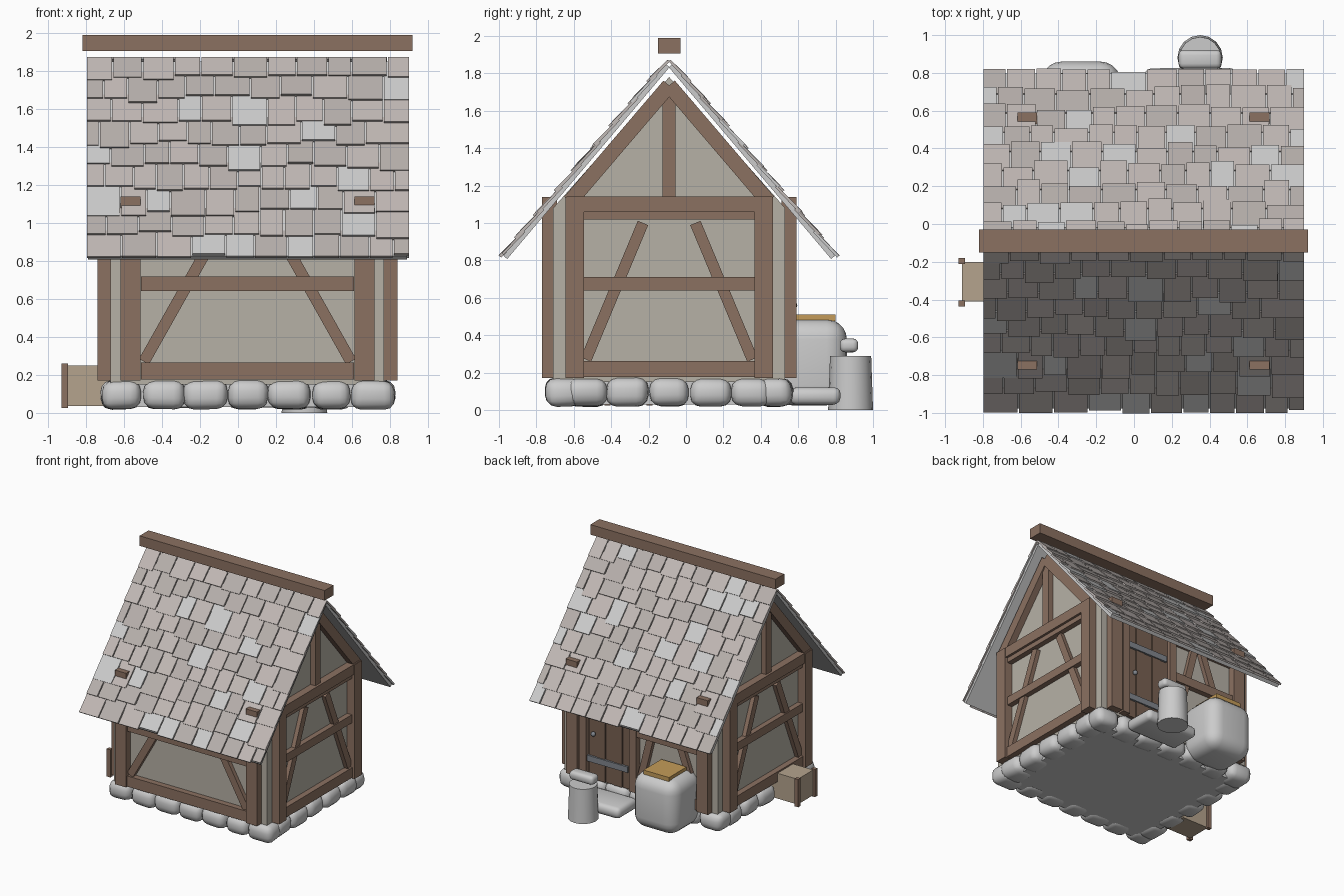
import bpy, bmesh, math, random
from mathutils import Matrix, Vector

if "Cube" in bpy.data.objects:
    bpy.data.objects.remove(bpy.data.objects["Cube"])

random.seed(4)
CX, CY = 0.05, -0.09            # centre of the house body


def mat(name, r, g, b):
    m = bpy.data.materials.new(name)
    m.diffuse_color = (r, g, b, 1)
    m.use_nodes = True
    m.node_tree.nodes["Principled BSDF"].inputs["Base Color"].default_value = m.diffuse_color
    return m


WOOD = mat("timber", 0.26, 0.165, 0.12)
DOOR = mat("door_wood", 0.19, 0.12, 0.085)
PLASTER = mat("plaster", 0.47, 0.44, 0.38)
CRATE = mat("crate_wood", 0.46, 0.37, 0.27)
YELLOW = mat("yellow_board", 0.55, 0.33, 0.10)
IRON = mat("iron", 0.22, 0.24, 0.27)
SHINGLES = [mat("shingle_warm", 0.53, 0.48, 0.46),
            mat("shingle_mid", 0.47, 0.43, 0.41),
            mat("shingle_cool", 0.52, 0.52, 0.51)]


def finish(name, bm, materials=(), smooth=False):
    bmesh.ops.recalc_face_normals(bm, faces=bm.faces[:])
    me = bpy.data.meshes.new(name)
    bm.to_mesh(me)
    bm.free()
    for m in materials:
        me.materials.append(m)
    ob = bpy.data.objects.new(name, me)
    bpy.context.collection.objects.link(ob)
    if smooth:
        bpy.ops.object.select_all(action='DESELECT')
        ob.select_set(True)
        bpy.context.view_layer.objects.active = ob
        bpy.ops.object.shade_smooth_by_angle(angle=math.radians(50))
    return ob


def box(name, lo, hi, material=None):
    lo, hi = Vector(lo), Vector(hi)
    bm = bmesh.new()
    bmesh.ops.create_cube(bm, size=1, matrix=Matrix.Translation((lo + hi) / 2)
                          @ Matrix.Diagonal((*(hi - lo), 1)))
    return finish(name, bm, [material] if material else [])


def stone(name, center, size, rot=0.0, jitter=0.0, round_=0.36, segs=3):
    """Rounded block with slightly uneven corners."""
    bm = bmesh.new()
    bmesh.ops.create_cube(bm, size=1)
    for v in bm.verts:
        v.co = Vector(c * s * (1 - random.uniform(0, jitter)) for c, s in zip(v.co, size))
    bmesh.ops.bevel(bm, geom=bm.edges[:], offset=min(size) * round_, segments=segs,
                    profile=0.5, affect='EDGES', clamp_overlap=True)
    bm.transform(Matrix.Translation(center) @ Matrix.Rotation(rot, 4, 'Z'))
    return finish(name, bm, smooth=True)


def timber(name, wall, a, b, width, depth):
    """Timber on a wall from a to b, given as (along wall, height)."""
    axis, plane, out = wall
    to3 = (lambda p: Vector((p[0], plane, p[1]))) if axis == 'x' else \
          (lambda p: Vector((plane, p[0], p[1])))
    n = Vector((0, out, 0)) if axis == 'x' else Vector((out, 0, 0))
    p, q = to3(a), to3(b)
    d = (q - p).normalized()
    side = n.cross(d)
    c = (p + q) / 2 + n * (depth - 0.02) / 2       # 2 cm sunk into the plaster
    m = Matrix((d * (q - p).length, side * width, n * (depth + 0.02))).transposed().to_4x4()
    m.translation = c
    bm = bmesh.new()
    bmesh.ops.create_cube(bm, size=1, matrix=m)
    finish(name, bm, [WOOD])


# plaster body with gables
bm = bmesh.new()
prof = [(-0.71, 0.15), (0.53, 0.15), (0.53, 1.08), (CY, 1.78), (-0.71, 1.08)]
f = bm.faces.new([bm.verts.new((-0.67, y, z)) for y, z in prof])
ext = bmesh.ops.extrude_face_region(bm, geom=[f])["geom"]
bmesh.ops.translate(bm, vec=(1.44, 0, 0), verts=[g for g in ext if isinstance(g, bmesh.types.BMVert)])
finish("plaster_walls", bm, [PLASTER])

# foundation slab and ring of stones
box("foundation_slab", (-0.64, -0.67, 0.03), (0.74, 0.49, 0.17))
for s in (-1, 1):
    for i in range(7):
        stone("foundation_stone", (CX - 0.66 + i * 0.22, CY + s * 0.565, 0.095),
              (random.uniform(0.215, 0.245), random.uniform(0.19, 0.21), 0.16),
              random.uniform(-0.06, 0.06), 0.12)
    for i in range(5):
        stone("foundation_stone", (CX + s * 0.68, CY - 0.44 + i * 0.22, 0.095),
              (random.uniform(0.19, 0.21), random.uniform(0.215, 0.245), 0.16),
              random.uniform(-0.06, 0.06), 0.12)

# timber frames: corner posts on all four walls
FRONT, BACK = ('x', -0.71, -1), ('x', 0.53, 1)
LEFT, RIGHT = ('y', -0.67, -1), ('y', 0.77, 1)
for w in (FRONT, BACK):
    for s in (-1, 1):
        timber("corner_post", w, (CX + s * 0.615, 0.17), (CX + s * 0.615, 1.14), 0.105, 0.06)
    timber("wall_plate", w, (-0.56, 1.02), (0.66, 1.02), 0.08, 0.045)

# front wall rails and braces
timber("bottom_rail", FRONT, (-0.51, 0.22), (0.61, 0.22), 0.09, 0.05)
timber("middle_rail", FRONT, (-0.51, 0.68), (0.61, 0.68), 0.075, 0.045)
for s in (-1, 1):
    timber("brace", FRONT, (CX + s * 0.545, 0.27), (CX + s * 0.14, 0.99), 0.06, 0.035)

# back wall panel beside the door
timber("bottom_rail", BACK, (-0.51, 0.22), (0.08, 0.22), 0.09, 0.05)
timber("middle_rail", BACK, (-0.51, 0.68), (0.08, 0.68), 0.075, 0.045)
timber("brace", BACK, (-0.48, 0.27), (-0.22, 0.99), 0.06, 0.035)
timber("brace", BACK, (0.04, 0.27), (-0.14, 0.99), 0.06, 0.035)
timber("door_post", BACK, (0.095, 0.17), (0.095, 1.0), 0.065, 0.055)
timber("door_post", BACK, (0.565, 0.17), (0.565, 1.0), 0.065, 0.055)

# side walls with gable trusses
for w in (LEFT, RIGHT):
    for s in (-1, 1):
        timber("corner_post", w, (CY + s * 0.505, 0.17), (CY + s * 0.505, 1.14), 0.1, 0.07)
        timber("brace", w, (CY + s * 0.445, 0.27), (CY + s * 0.14, 1.0), 0.06, 0.035)
        timber("gable_rafter", w, (CY + s * 0.53, 1.115), (CY, 1.735), 0.08, 0.055)
    timber("bottom_rail", w, (-0.56, 0.22), (0.38, 0.22), 0.085, 0.05)
    timber("middle_rail", w, (-0.56, 0.675), (0.38, 0.675), 0.07, 0.045)
    timber("top_rail", w, (-0.56, 1.04), (0.38, 1.04), 0.045, 0.045)
    timber("tie_beam", w, (-0.64, 1.1), (0.46, 1.1), 0.085, 0.065)
    timber("king_post", w, (CY, 1.14), (CY, 1.7), 0.07, 0.045)

# planked door with iron straps and a ring handle
for i in range(5):
    x = 0.13 + i * 0.08
    box("door_plank", (x, 0.51, 0.17), (x + 0.074, 0.555 + 0.006 * (i % 2), 0.98), DOOR)
for z in (0.34, 0.80):
    box("door_strap", (0.15, 0.55, z - 0.025), (0.53, 0.572, z + 0.025), IRON)
bm = bmesh.new()
bmesh.ops.create_uvsphere(bm, u_segments=10, v_segments=6, radius=0.02,
                          matrix=Matrix.Translation((0.47, 0.575, 0.56)))
finish("door_knob", bm, [IRON], True)

# roof: a slab on each slope carrying tilted shingle rows
RUN, RISE = 0.91, 1.075
LEN = math.hypot(RUN, RISE)
ROWS = 9
STEP = LEN / ROWS
for s in (-1, 1):
    down = Vector((0, s * RUN, -RISE)) / LEN
    nrm = Vector((0, s * RISE, RUN)) / LEN
    slope = Matrix((Vector((1, 0, 0)), down, nrm)).transposed().to_4x4()
    slope.translation = (0, CY, 1.90)
    slab = box("roof_slab", (-0.79, 0.05, -0.045), (0.89, LEN - 0.015, -0.018))
    slab.data.transform(slope)
    if s > 0:
        slab.data.flip_normals() if slope.determinant() < 0 else None
    elif slope.determinant() < 0:
        slab.data.flip_normals()
    bm = bmesh.new()
    for r in range(ROWS):
        x = -0.80
        first = True
        while x < 0.90:
            w = random.uniform(0.07, 0.11) if first and r % 2 else random.uniform(0.12, 0.19)
            first = False
            x1 = 0.90 if 0.90 - x - w < 0.06 else x + w
            t1 = min((r + 1) * STEP + random.choice((0, 0, 0.012, 0.03, -0.02)), LEN)
            t0 = max(r * STEP - 0.03, 0.025)
            h = random.uniform(-0.003, 0.003)
            cs = [(t0, -0.026), (t1, -0.016), (t1, h), (t0, -0.012)]
            rings = [[bm.verts.new(slope @ Vector((xx, t, n))) for t, n in cs]
                     for xx in (x + 0.004, x1 - 0.004 if x1 < 0.9 else x1)]
            a, b = rings
            quads = [a, b[::-1]] + [[a[i], b[i], b[(i + 1) % 4], a[(i + 1) % 4]] for i in range(4)]
            k = random.choice((0, 0, 0, 1, 1, 2))
            for q in quads:
                bm.faces.new(q).material_index = k
            x = x1
    finish("roof_shingles", bm, SHINGLES)
box("ridge_beam", (-0.82, CY - 0.06, 1.905), (0.92, CY + 0.06, 1.99), WOOD)

# crate against the left wall
box("crate", (-0.91, -0.41, 0.035), (-0.66, -0.20, 0.25), CRATE)
for y in (-0.42, -0.195):
    box("crate_post", (-0.93, y - 0.016, 0.025), (-0.895, y + 0.016, 0.26), WOOD)

# items by the back door: step, rounded barrel with board, stump with block
stone("door_step", (0.30, 0.69, 0.075), (0.50, 0.28, 0.095), 0, 0.05, 0.4)
stone("rounded_barrel", (-0.28, 0.66, 0.255), (0.42, 0.40, 0.46), 0, 0, 0.27, 5)
box("barrel_board", (-0.40, 0.56, 0.475), (-0.16, 0.80, 0.51), YELLOW)
bm = bmesh.new()
bmesh.ops.create_cone(bm, cap_ends=True, segments=16, radius1=0.12, radius2=0.11, depth=0.29,
                      matrix=Matrix.Translation((0.35, 0.88, 0.145)))
finish("stump", bm, smooth=True)
stone("stump_block", (0.35, 0.872, 0.345), (0.23, 0.10, 0.075), 0, 0.04, 0.36)
